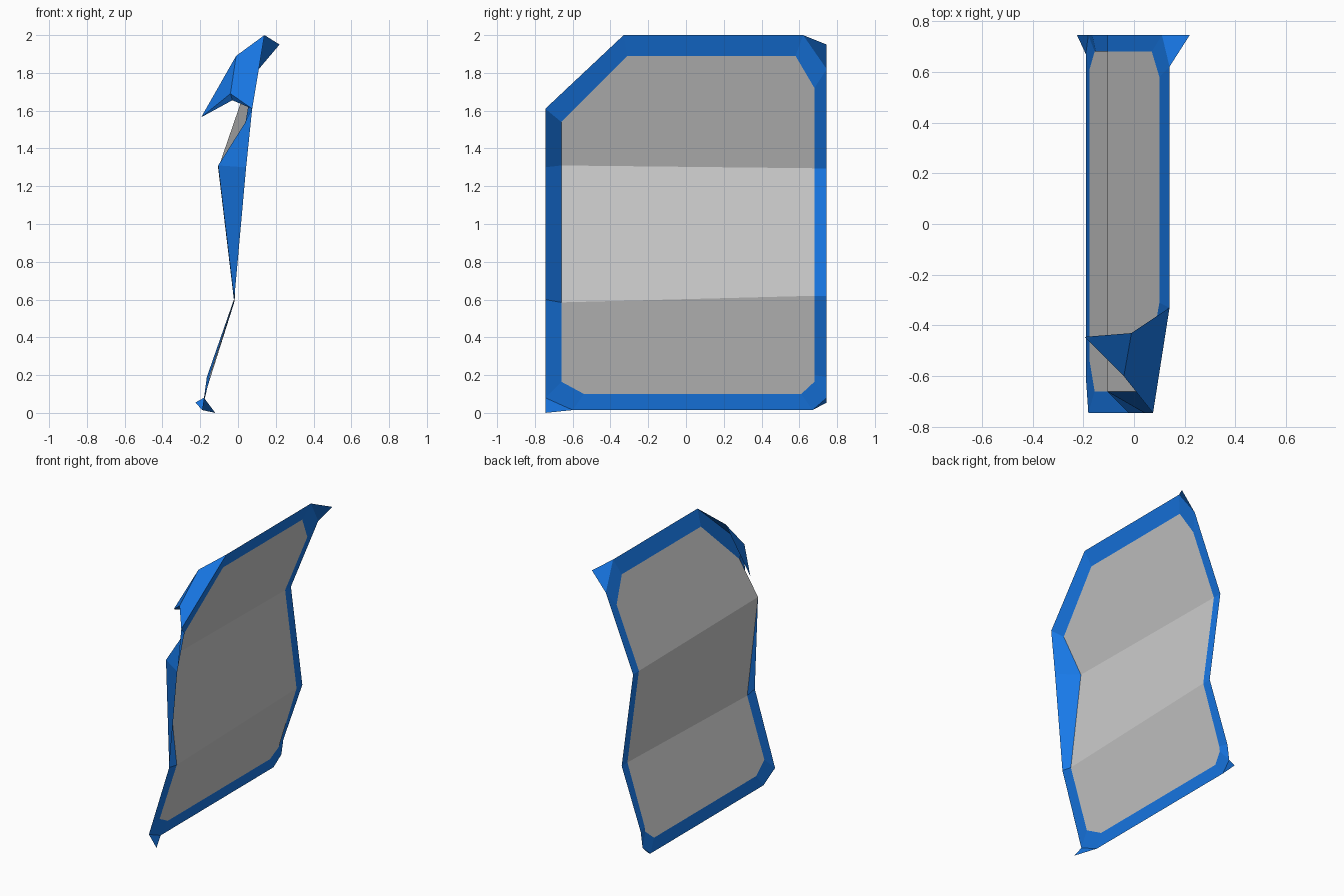
import bpy

blue = bpy.data.materials.new("blue_trim")
blue.diffuse_color = (0.009, 0.19, 0.8, 1)


def make_part(name, verts, faces, mat=None):
    mesh = bpy.data.meshes.new(name)
    mesh.from_pydata(verts, [], faces)
    mesh.update()
    obj = bpy.data.objects.new(name, mesh)
    bpy.context.collection.objects.link(obj)
    if mat:
        mesh.materials.append(mat)
    return obj


# Outline of the folded shield: outer rim and the matching inner rim
outer = [
    (-.19, -.60, .015), (-.18, -.745, .08), (-.02, -.745, .60),
    (.043, -.745, 1.30), (.075, -.745, 1.61), (.14, -.33, 2.0),
    (.14, .62, 2.0), (.11, .745, 1.82), (-.105, .745, 1.295),
    (-.015, .745, .62), (-.165, .745, .19), (-.18, .745, .08),
    (-.19, .67, .015)]
inner = [
    (-.175, -.54, .10), (-.155, -.66, .165), (-.02, -.66, .585),
    (-.105, -.66, 1.31), (.04, -.66, 1.54), (.10, -.31, 1.89),
    (.10, .58, 1.89), (.07, .68, 1.72), (-.105, .68, 1.295),
    (-.015, .68, .62), (-.15, .68, .20), (-.155, .68, .165),
    (-.175, .61, .10)]
n = len(outer)

# Blue frame strip between the two rims
make_part("frame", outer + inner,
          [(i, (i + 1) % n, n + (i + 1) % n, n + i) for i in range(n)], blue)

# Grey panel in three folded sections
make_part("panel", inner,
          [(0, 1, 2, 9, 10, 11, 12), (2, 3, 8, 9), (3, 4, 5, 6, 7, 8)])

# Bent triangular corner tabs, each attached to a rim edge
tabs = {
    "top_corner_tab": (6, 7, (.22, .745, 1.95)),
    "bottom_rear_tab": (11, 12, (-.225, .745, .055)),
    "bottom_front_tab": (0, 1, (-.12, -.745, 0)),
}
for name, (a, b, tip) in tabs.items():
    make_part(name, [outer[a], outer[b], tip], [(0, 1, 2)], blue)

# Hooked flap folded back from the sloping top corner
flap = [outer[4], outer[5], (-.01, -.43, 1.89), (-.04, -.60, 1.69),
        (-.195, -.445, 1.565), (-.03, -.58, 1.655)]
make_part("corner_flap", flap,
          [(0, 1, 2, 3), (3, 2, 4), (0, 3, 5), (3, 4, 5),
           (0, 5, 2, 1), (5, 4, 2)], blue)
